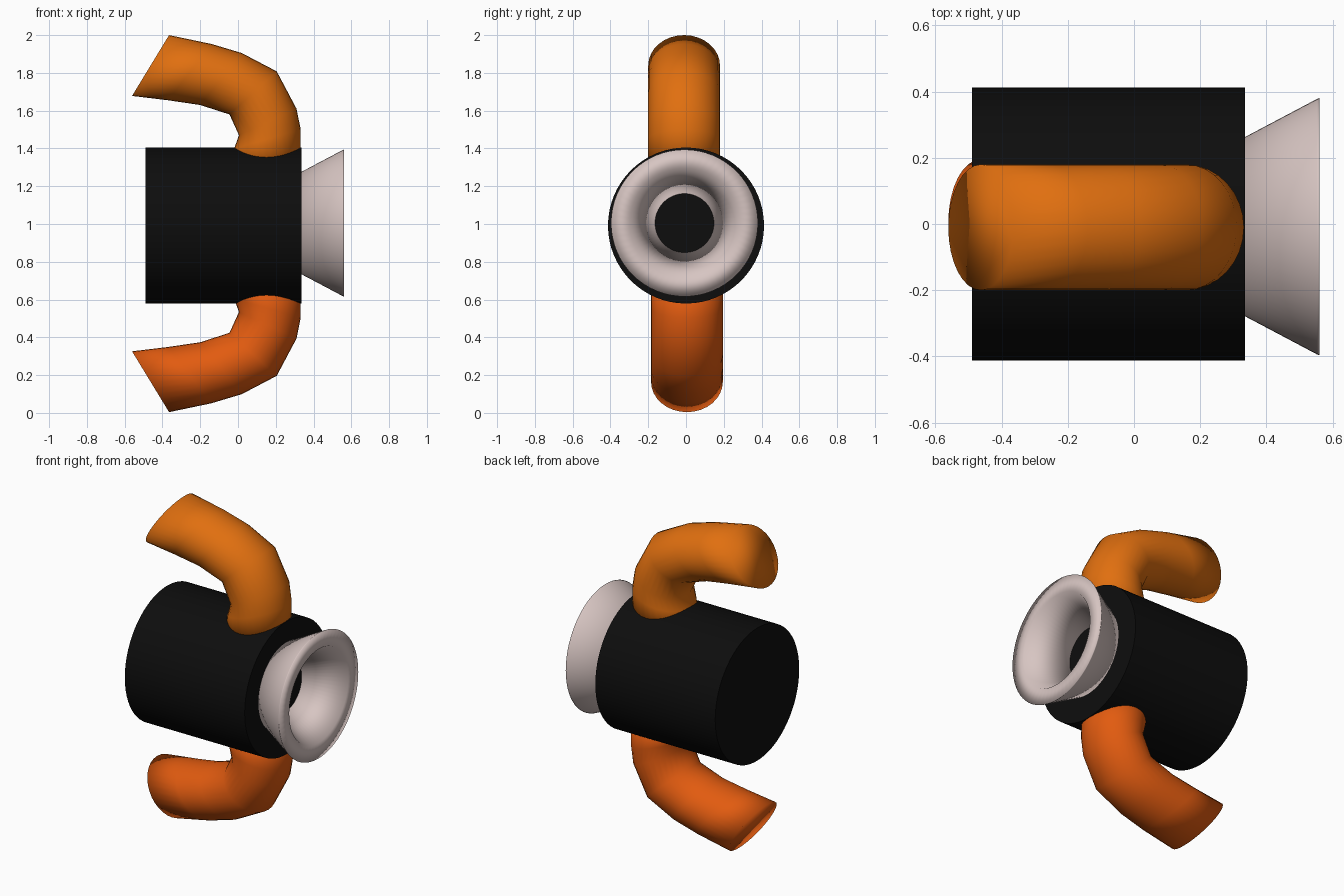
import bpy, bmesh, math
from mathutils import Vector

cube = bpy.data.objects.get("Cube")
if cube:
    bpy.data.objects.remove(cube, do_unlink=True)


def material(name, rgb):
    m = bpy.data.materials.new(name)
    m.use_nodes = True
    m.diffuse_color = (*rgb, 1)
    bsdf = next(n for n in m.node_tree.nodes if n.type == 'BSDF_PRINCIPLED')
    bsdf.inputs["Base Color"].default_value = (*rgb, 1)
    return m


def loft(name, rings, mat, sides=48, closed=False, sharp=None):
    """Skin a list of rings, each (centre, half axis, half axis)."""
    bm = bmesh.new()
    loops = []
    for c, u, v in rings:
        angles = [2 * math.pi * i / sides for i in range(sides)]
        loops.append([bm.verts.new(c + u * math.cos(a) + v * math.sin(a)) for a in angles])
    pairs = list(zip(loops, loops[1:]))
    if closed:
        pairs.append((loops[-1], loops[0]))
    else:
        bm.faces.new(loops[0])
        bm.faces.new(loops[-1])
    for a, b in pairs:
        for i in range(sides):
            j = (i + 1) % sides
            bm.faces.new((a[i], a[j], b[j], b[i]))
    bmesh.ops.recalc_face_normals(bm, faces=bm.faces)
    for f in bm.faces:
        f.smooth = True
    mesh = bpy.data.meshes.new(name)
    bm.to_mesh(mesh)
    bm.free()
    if sharp:
        mesh.set_sharp_from_angle(angle=math.radians(sharp))
    mesh.materials.append(mat)
    ob = bpy.data.objects.new(name, mesh)
    bpy.context.collection.objects.link(ob)
    return ob


def lathe_rings(profile, y, z):
    """Rings around the x axis from (x, radius) pairs."""
    return [(Vector((x, y, z)), Vector((0, r, 0)), Vector((0, 0, r))) for x, r in profile]


def pipe_rings(pairs, y, radius, flip):
    """Rings spanning outer and inner points of a bent pipe."""
    rings = []
    for ox, oz, ix, iz in pairs:
        if flip:
            oz, iz = 2.004 - oz, 2.004 - iz
        outer, inner = Vector((ox, y, oz)), Vector((ix, y, iz))
        rings.append(((outer + inner) / 2, (outer - inner) / 2, Vector((0, radius, 0))))
    return rings


black = material("black", (0.004, 0.004, 0.004))
pale = material("pale pink grey", (0.68, 0.56, 0.54))
amber = material("amber orange", (0.75, 0.16, 0.005))
red_orange = material("red orange", (0.76, 0.105, 0.005))

# Drum body
loft("drum_body", lathe_rings([(-0.49, 0.413), (0.335, 0.413)], 0, 0.992),
     black, sides=64, sharp=40)

# Flared funnel with a thick rim
funnel = [(0.33, 0.268), (0.553, 0.386), (0.561, 0.389), (0.561, 0.29), (0.33, 0.153)]
loft("funnel", lathe_rings(funnel, -0.008, 1.005), pale, sides=64, closed=True)

# Bent pipes: outer x, z and inner x, z of each ring
bend = [(-0.365, 2.0, -0.561, 1.678), (-0.14, 1.953, -0.37, 1.655),
        (0.02, 1.905, -0.2, 1.63), (0.205, 1.808, -0.045, 1.58),
        (0.31, 1.61, 0.005, 1.47), (0.332, 1.5, -0.02, 1.4),
        (0.332, 1.3, -0.04, 1.3)]
loft("upper_pipe", pipe_rings(bend, -0.01, 0.19, False), amber, sides=32)
loft("lower_pipe", pipe_rings(bend, 0.005, 0.19, True), red_orange, sides=32)
